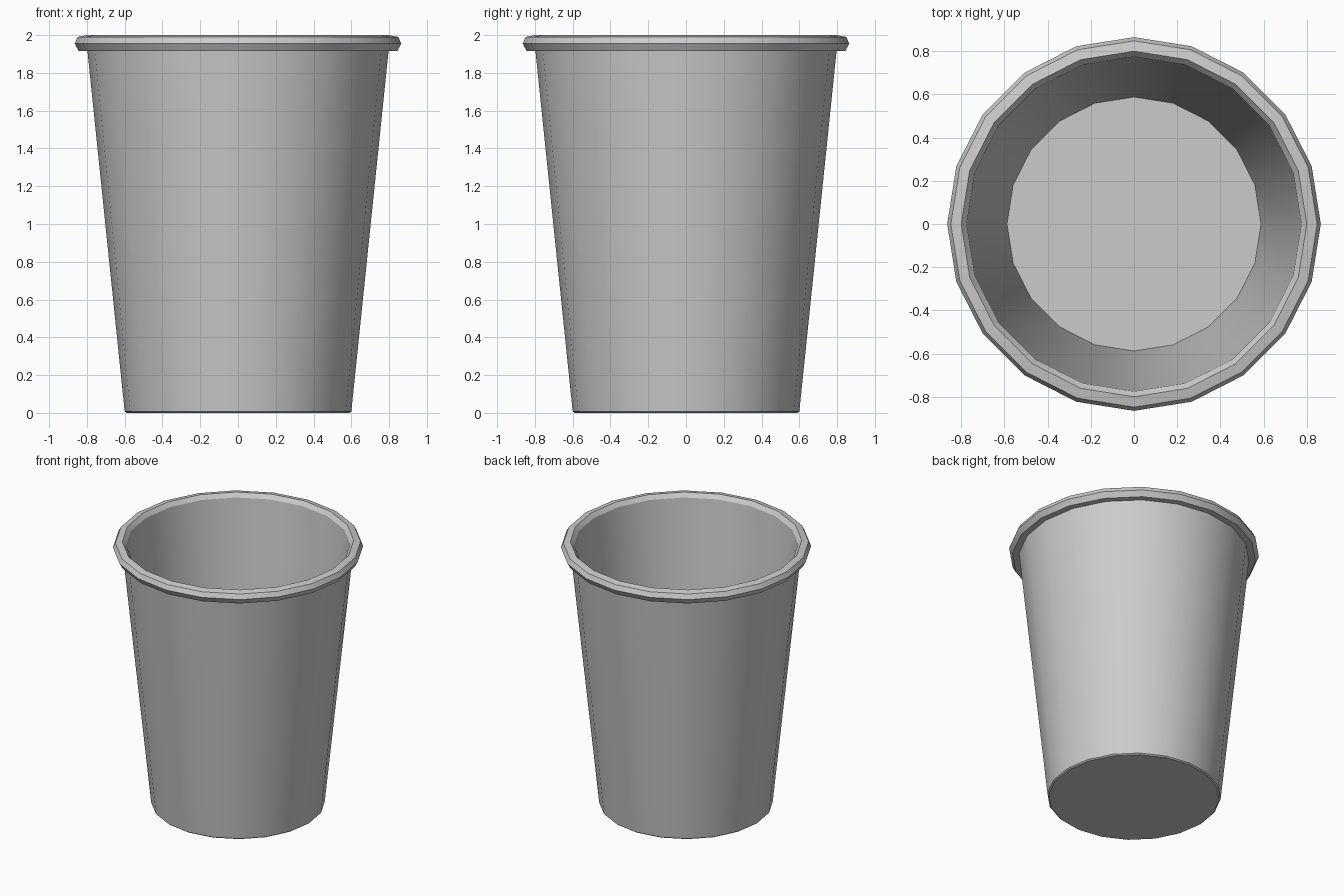
import bpy
import bmesh
import math

SIDES = 20

default = bpy.data.objects.get("Cube")
if default:
    bpy.data.objects.remove(default, do_unlink=True)

grey = bpy.data.materials.new("light_grey")
grey.use_nodes = True
colour = (0.6, 0.6, 0.6, 1)
grey.diffuse_color = colour
grey.node_tree.nodes["Principled BSDF"].inputs["Base Color"].default_value = colour


def lathe(name, profile, closed=False, cap_ends=False):
    """Revolve (radius, height) points around z."""
    bm = bmesh.new()
    rings = []
    for r, z in profile:
        angles = [2 * math.pi * i / SIDES for i in range(SIDES)]
        rings.append([bm.verts.new((r * math.cos(a), r * math.sin(a), z)) for a in angles])
    pairs = list(zip(rings, rings[1:]))
    if closed:
        pairs.append((rings[-1], rings[0]))
    for low, high in pairs:
        for i in range(SIDES):
            j = (i + 1) % SIDES
            bm.faces.new((low[i], low[j], high[j], high[i]))
    if cap_ends:
        bm.faces.new(rings[0][::-1])
        bm.faces.new(rings[-1])
    bmesh.ops.recalc_face_normals(bm, faces=bm.faces)
    mesh = bpy.data.meshes.new(name)
    bm.to_mesh(mesh)
    bm.free()
    mesh.materials.append(grey)
    obj = bpy.data.objects.new(name, mesh)
    bpy.context.collection.objects.link(obj)
    bpy.ops.object.select_all(action='DESELECT')
    obj.select_set(True)
    bpy.context.view_layer.objects.active = obj
    bpy.ops.object.shade_smooth_by_angle(angle=math.radians(22))
    return obj


# Cup: underside, outer wall, rolled lip, inner wall and floor in one shell
lathe("cup", [
    (0.59, 0.0), (0.60, 0.008),
    (0.797, 1.915), (0.842, 1.915),
    (0.865, 1.955), (0.848, 1.99),
    (0.80, 2.0), (0.775, 1.97),
    (0.588, 0.02),
], cap_ends=True)
